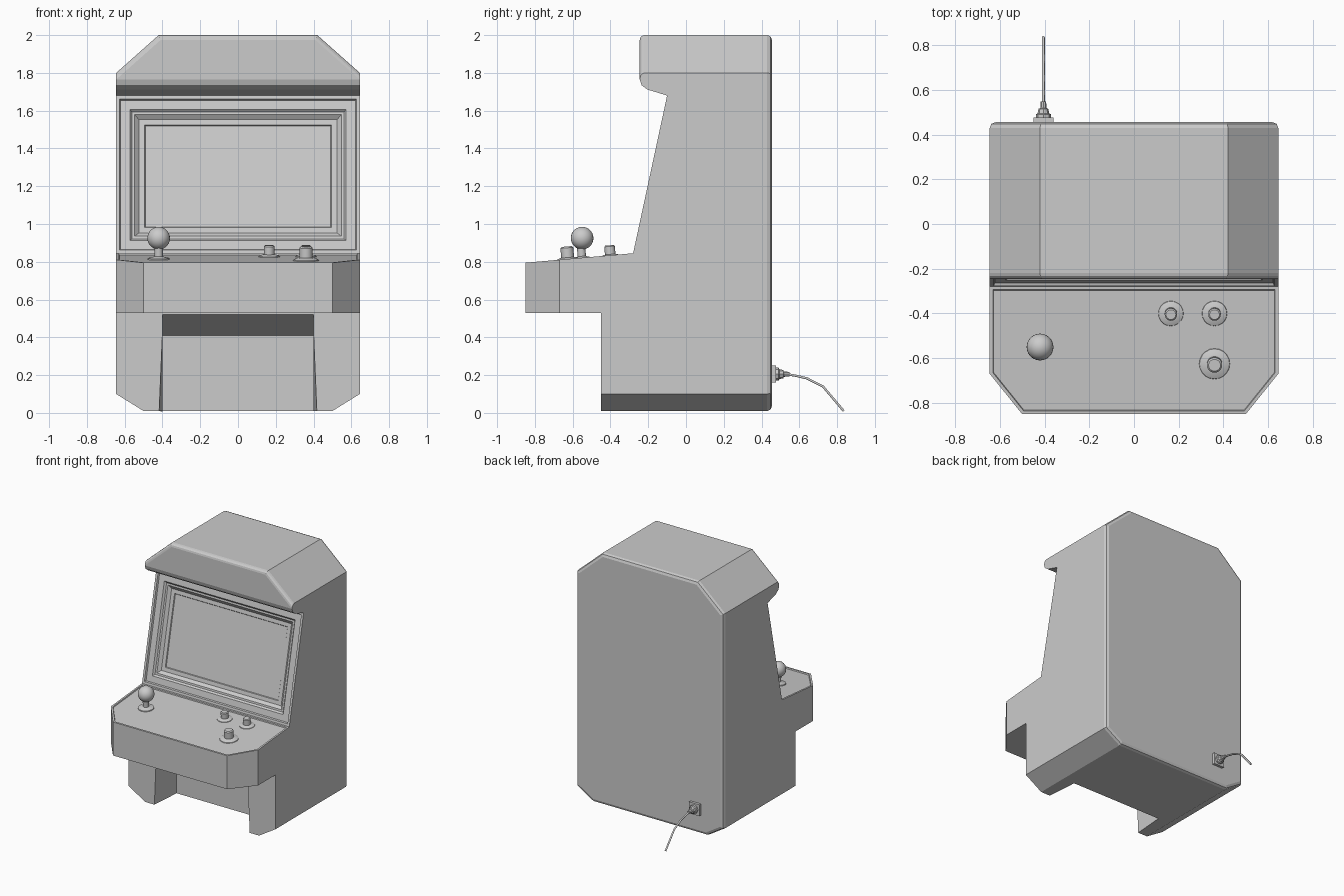
import bpy, bmesh, math
from mathutils import Vector, Matrix

if "Cube" in bpy.data.objects:
    bpy.data.objects.remove(bpy.data.objects["Cube"])

SLOPE = math.atan2(0.05, 0.57)


def finish(bm, name, smooth=False):
    bmesh.ops.recalc_face_normals(bm, faces=bm.faces)
    me = bpy.data.meshes.new(name)
    bm.to_mesh(me)
    bm.free()
    ob = bpy.data.objects.new(name, me)
    bpy.context.collection.objects.link(ob)
    bpy.ops.object.select_all(action='DESELECT')
    bpy.context.view_layer.objects.active = ob
    ob.select_set(True)
    if smooth:
        bpy.ops.object.shade_smooth_by_angle(angle=math.radians(35))
    return ob


def prism(profile, half):
    """Extrude a (y, z) profile from -half to +half in x."""
    bm = bmesh.new()
    f = bm.faces.new([bm.verts.new((-half, y, z)) for y, z in profile])
    ext = bmesh.ops.extrude_face_region(bm, geom=[f])
    for v in ext["geom"]:
        if isinstance(v, bmesh.types.BMVert):
            v.co.x = half
    bmesh.ops.recalc_face_normals(bm, faces=bm.faces)
    return bm


def chamfer(bm, point, normal):
    """Slice off everything beyond a plane and cap the cut."""
    r = bmesh.ops.bisect_plane(bm, geom=bm.verts[:] + bm.edges[:] + bm.faces[:], dist=1e-5,
                               plane_co=point, plane_no=normal, clear_outer=True)
    open_edges = [e for e in bm.edges if e.is_boundary]
    bmesh.ops.holes_fill(bm, edges=open_edges, sides=0)
    bmesh.ops.recalc_face_normals(bm, faces=bm.faces)


def lathe(name, profile, loc, tilt=0.0, segs=20, size=1.0):
    bm = bmesh.new()
    vs = [bm.verts.new((r * size, 0, z * size)) for r, z in profile]
    es = [bm.edges.new(p) for p in zip(vs, vs[1:])]
    bmesh.ops.spin(bm, geom=vs + es, cent=(0, 0, 0), axis=(0, 0, 1),
                   angle=2 * math.pi, steps=segs)
    bmesh.ops.remove_doubles(bm, verts=bm.verts, dist=1e-5)
    ob = finish(bm, name, True)
    ob.matrix_world = Matrix.Translation(loc) @ Matrix.Rotation(tilt, 4, 'X')
    return ob


def deck(x, y):
    """Point on the recessed control deck."""
    return Vector((x, y, 0.837 + (y + 0.28) * math.tan(SLOPE)))


# Cabinet shell from its side profile
bm = prism([(0.455, 0.01), (0.455, 2.0), (-0.245, 2.0), (-0.245, 1.765), (-0.235, 1.735),
            (-0.205, 1.712), (-0.10, 1.68), (-0.28, 0.845), (-0.85, 0.795),
            (-0.85, 0.53), (-0.45, 0.53), (-0.45, 0.01)], 0.645)

# Cut corners: roof, foot and control deck
for s in (-1, 1):
    chamfer(bm, (s * 0.645, 0, 1.80), (s * 0.2, 0, 0.225))
    chamfer(bm, (s * 0.645, 0, 0.10), (s * 0.09, 0, -0.145))
    chamfer(bm, (s * 0.645, -0.67, 0), (s * 0.18, -0.145, 0))

# Soft edges: back perimeter and the hood front
back = [e for e in bm.edges if all(v.co.y > 0.454 for v in e.verts)]
bmesh.ops.bevel(bm, geom=back, offset=0.025, segments=2, profile=0.5, affect='EDGES')
hood = [e for e in bm.edges
        if all(v.co.y < -0.244 and v.co.z > 1.79 for v in e.verts)]
bmesh.ops.bevel(bm, geom=hood, offset=0.035, segments=3, profile=0.5,
                affect='EDGES', clamp_overlap=True)

# Stepped screen bezel and sunken control deck
bm.normal_update()
screen = max((f for f in bm.faces if abs(f.calc_center_median().z - 1.2625) < 0.05
              and f.normal.y < -0.9), key=lambda f: f.calc_area())
for t, d in ((0.018, 0), (0.006, -0.012), (0.048, 0), (0.012, -0.014),
             (0.014, 0), (0.022, -0.02), (0.03, 0), (0.004, -0.006)):
    bmesh.ops.inset_region(bm, faces=[screen], thickness=t, depth=d, use_even_offset=True)
bm.normal_update()
top = max((f for f in bm.faces if f.normal.z > 0.9 and f.calc_center_median().z < 0.9),
          key=lambda f: f.calc_area())
bmesh.ops.inset_region(bm, faces=[top], thickness=0.014, depth=0, use_even_offset=True)
bmesh.ops.inset_region(bm, faces=[top], thickness=0.003, depth=-0.008, use_even_offset=True)
cabinet = finish(bm, "cabinet")

# Knee recess between the legs, splayed toward the floor
bm = prism([(-0.50, -0.05), (-0.20, -0.05), (-0.20, 0.41), (-0.45, 0.52), (-0.50, 0.522)], 0.40)
for v in bm.verts:
    if v.co.y < -0.4 and v.co.z < 0:
        v.co.x *= 1.06
cutter = finish(bm, "knee_cutter")
cutter.hide_render = True
mod = cabinet.modifiers.new("knee_recess", 'BOOLEAN')
mod.operation = 'DIFFERENCE'
mod.solver = 'EXACT'
mod.object = cutter
bpy.context.view_layer.objects.active = cabinet
bpy.ops.object.modifier_apply(modifier=mod.name)
bpy.data.objects.remove(cutter)

# Joystick: dust washer, shaft and ball
lathe("joystick_shaft", [(0, -0.005), (0.06, -0.005), (0.057, 0.006), (0.03, 0.012), (0.022, 0.016),
                         (0.022, 0.08), (0, 0.08)], deck(-0.42, -0.55), SLOPE)
bm = bmesh.new()
bmesh.ops.create_uvsphere(bm, u_segments=24, v_segments=14, radius=0.06)
finish(bm, "joystick_ball", True).location = (-0.42, -0.55, 0.925)

# Push buttons with flared collars
button = [(0, -0.005), (0.058, -0.005), (0.055, 0.004), (0.036, 0.012), (0.028, 0.013),
          (0.028, 0.055), (0.022, 0.061), (0, 0.061)]
for i, (x, y, s) in enumerate(((0.165, -0.40, 1), (0.36, -0.40, 1), (0.36, -0.625, 1.22))):
    lathe(f"button_{i + 1}", button, deck(x, y), SLOPE, size=s)

# Power socket plate and plug
bm = bmesh.new()
bmesh.ops.create_cube(bm, size=1, matrix=Matrix.Translation((-0.405, 0.463, 0.205))
                      @ Matrix.Diagonal((0.09, 0.025, 0.09, 1)))
finish(bm, "socket_plate")
lathe("plug", [(0, 0), (0.034, 0), (0.034, 0.02), (0.026, 0.025), (0.022, 0.045),
               (0.014, 0.048), (0.012, 0.078), (0, 0.078)],
      (-0.405, 0.47, 0.205), -math.pi / 2, 8)

# Power cord
cu = bpy.data.curves.new("power_cord", 'CURVE')
cu.dimensions = '3D'
cu.bevel_depth = 0.007
cu.bevel_resolution = 1
cu.use_fill_caps = True
path = [(0.53, 0.205), (0.58, 0.197), (0.64, 0.183), (0.725, 0.14), (0.835, 0.01)]
sp = cu.splines.new('POLY')
sp.points.add(len(path) - 1)
for p, (y, z) in zip(sp.points, path):
    p.co = (-0.405, y, z, 1)
bpy.context.collection.objects.link(bpy.data.objects.new("power_cord", cu))
